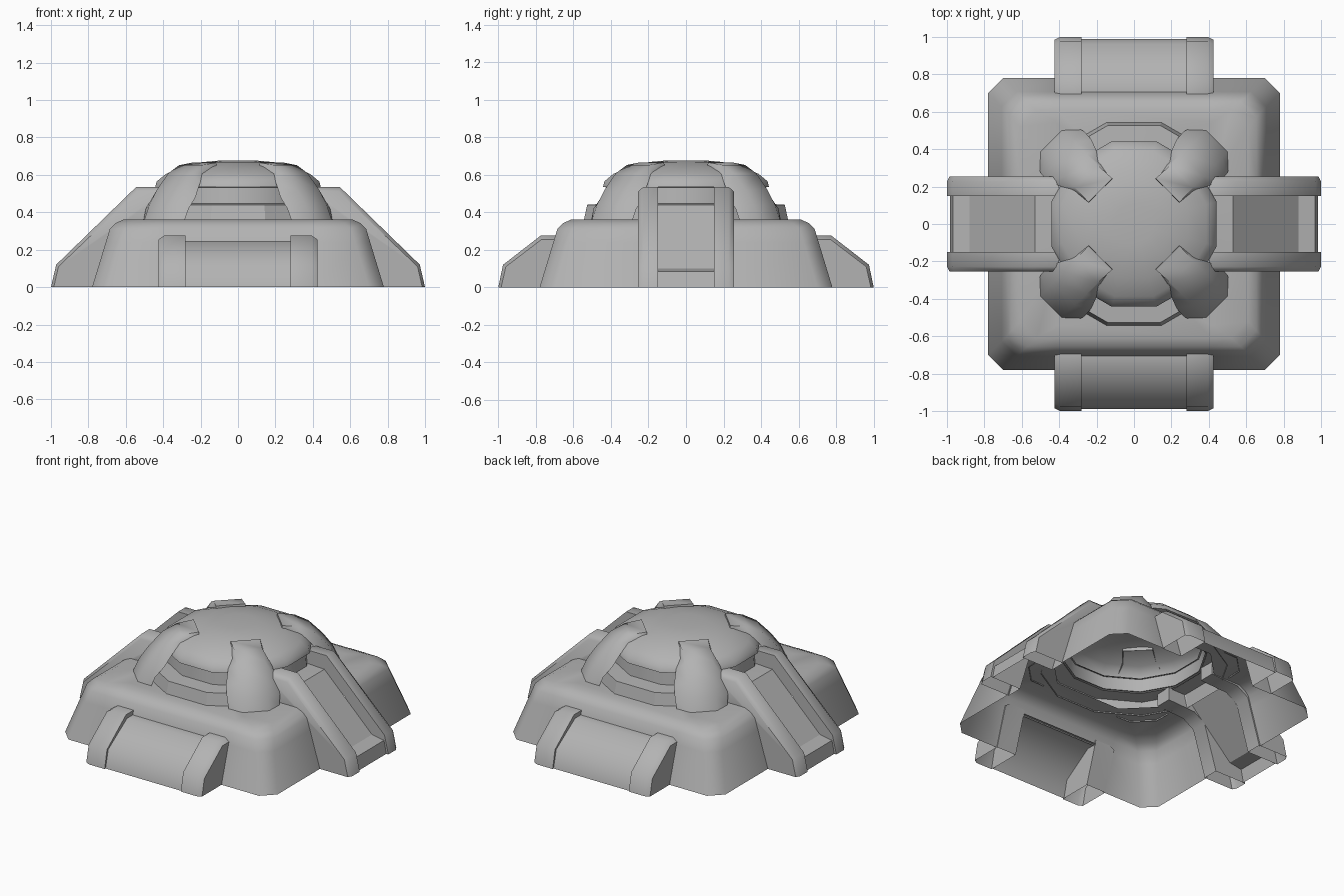
import bpy, bmesh
from math import sin, cos, pi, radians, sqrt

if "Cube" in bpy.data.objects:
    bpy.data.objects.remove(bpy.data.objects["Cube"])

grey = bpy.data.materials.new("mid_grey")
grey.diffuse_color = (.45, .45, .45, 1)
grey.use_nodes = True
grey.node_tree.nodes["Principled BSDF"].inputs["Base Color"].default_value = grey.diffuse_color


def loft(name, loops, closed=True, cap_start=False, cap_end=False, mirror=(False, False), angle=35, edit=None):
    """Skin a list of equal-length point loops into one object."""
    bm = bmesh.new()
    rows = [[bm.verts.new(p) for p in loop] for loop in loops]
    n = len(rows[0])
    for a, b in zip(rows, rows[1:]):
        for i in range(n if closed else n - 1):
            j = (i + 1) % n
            bm.faces.new((a[i], a[j], b[j], b[i]))
    if cap_start:
        bm.faces.new(rows[0][::-1])
    if cap_end:
        bm.faces.new(rows[-1])
    bmesh.ops.recalc_face_normals(bm, faces=bm.faces)
    # the shells are open, so make sure they face up and outward
    if sum(f.normal.z * f.calc_area() for f in bm.faces) < 0:
        bmesh.ops.reverse_faces(bm, faces=bm.faces)
    if edit:
        edit(bm)
    me = bpy.data.meshes.new(name)
    bm.to_mesh(me)
    bm.free()
    me.materials.append(grey)
    ob = bpy.data.objects.new(name, me)
    bpy.context.collection.objects.link(ob)
    if any(mirror):
        m = ob.modifiers.new("Mirror", 'MIRROR')
        m.use_axis = (mirror[0], mirror[1], False)
        m.use_mirror_merge = False
    bpy.ops.object.select_all(action='DESELECT')
    ob.select_set(True)
    bpy.context.view_layer.objects.active = ob
    bpy.ops.object.shade_smooth_by_angle(angle=radians(angle))
    return ob


def square(h, c, z):
    """Square loop with cut corners."""
    k = h - c
    return [(h, -k, z), (h, k, z), (k, h, z), (-k, h, z),
            (-h, k, z), (-h, -k, z), (-k, -h, z), (k, -h, z)]


def ring(r, z, n=12):
    return [(r * cos(2 * pi * (i + .5) / n), r * sin(2 * pi * (i + .5) / n), z) for i in range(n)]


def place(profile, across, along_x):
    """Put an (outward, z) profile at a sideways offset on the x or y axis."""
    return [(d, across, z) if along_x else (across, d, z) for d, z in profile]


def open_under_ramps(bm):
    """Remove the base walls hidden behind the four ramps."""
    for co, no in [((.415, 0, 0), (1, 0, 0)), ((-.415, 0, 0), (1, 0, 0)),
                   ((0, .245, 0), (0, 1, 0)), ((0, -.245, 0), (0, 1, 0)), ((0, 0, .24), (0, 0, 1))]:
        bmesh.ops.bisect_plane(bm, geom=bm.verts[:] + bm.edges[:] + bm.faces[:], plane_co=co, plane_no=no)
    hidden = []
    for f in bm.faces:
        c = f.calc_center_median()
        if (abs(c.y) < .245 and abs(c.x) > .415) or (abs(c.x) < .415 and abs(c.y) > .6 and c.z < .24):
            hidden.append(f)
    bmesh.ops.delete(bm, geom=hidden, context='FACES')


# Base shell, open underneath
loft("base", [square(.78, .08, 0), square(.685, .08, .312), square(.655, .085, .342),
              square(.61, .09, .362), square(.43, .19, .362)], angle=50, edit=open_under_ramps)

# Stepped collar under the dome
loft("collar", [ring(.564, .355), ring(.545, .44), ring(.43, .447)], angle=25)
loft("neck", [ring(.44, .44), ring(.43, .54)], angle=35)

# Dome
loft("dome", [ring(.42, .53), ring(.458, .535), ring(.45, .565), ring(.40, .605), ring(.30, .645),
              ring(.20, .668), ring(.11, .676)], cap_end=True, angle=50)

# Four curved clamps on the diagonals: outer u, z, half width; inner u, z, half width
clamp = [(.255, .666, .09, .25, .63, .09),
         (.36, .652, .085, .35, .61, .10),
         (.445, .607, .085, .42, .56, .135),
         (.53, .52, .083, .48, .48, .158),
         (.59, .44, .081, .535, .42, .162),
         (.63, .355, .08, .56, .355, .155)]


def diag(u, v, z):
    return ((u + v) / sqrt(2), (u - v) / sqrt(2), z)


loft("clamp_arm", [[diag(ui, -wi, zi), diag(uo, -wo, zo), diag(uo, wo, zo), diag(ui, wi, zi)]
                   for uo, zo, wo, ui, zi, wi in clamp],
     closed=False, cap_start=True, mirror=(True, True), angle=65)


def rails(name, outer, inset, tail, inner_w, mid_w, outer_w, along_x):
    """Pair of edge rails with a chamfered outer side, mirrored to all sides."""
    loft(name, [place(outer + tail, inner_w, along_x), place(outer + tail, mid_w, along_x),
                place(inset + tail, outer_w, along_x)],
         closed=False, cap_start=True, cap_end=True, mirror=(True, True), angle=48)


def panel(name, profile, w, along_x, angle):
    """Recessed panel between two rails."""
    loft(name, [place(profile, -w, along_x), place(profile, w, along_x)],
         closed=False, mirror=(along_x, not along_x), angle=angle)


# Tall side ramps (left and right)
rails("side_ramp_rail", [(1, 0), (.972, .12), (.545, .535), (.40, .535)],
      [(.985, 0), (.96, .11), (.54, .51), (.40, .51)],
      [(.40, .36), (.60, .35), (.68, .30), (.77, 0)], .15, .228, .255, True)
panel("side_ramp_panel", [(.985, 0), (.968, .085), (.88, .10), (.53, .44), (.43, .44)], .15, True, 25)

# Low front and back ramps
rails("front_back_ramp_rail", [(1, 0), (.975, .12), (.775, .275), (.69, .275)],
      [(.985, 0), (.96, .11), (.77, .255), (.69, .255)],
      [(.70, .24), (.775, 0)], .28, .395, .425, False)
panel("front_back_ramp_panel", [(.99, 0), (.962, .115), (.765, .247), (.69, .247)], .28, False, 60)
